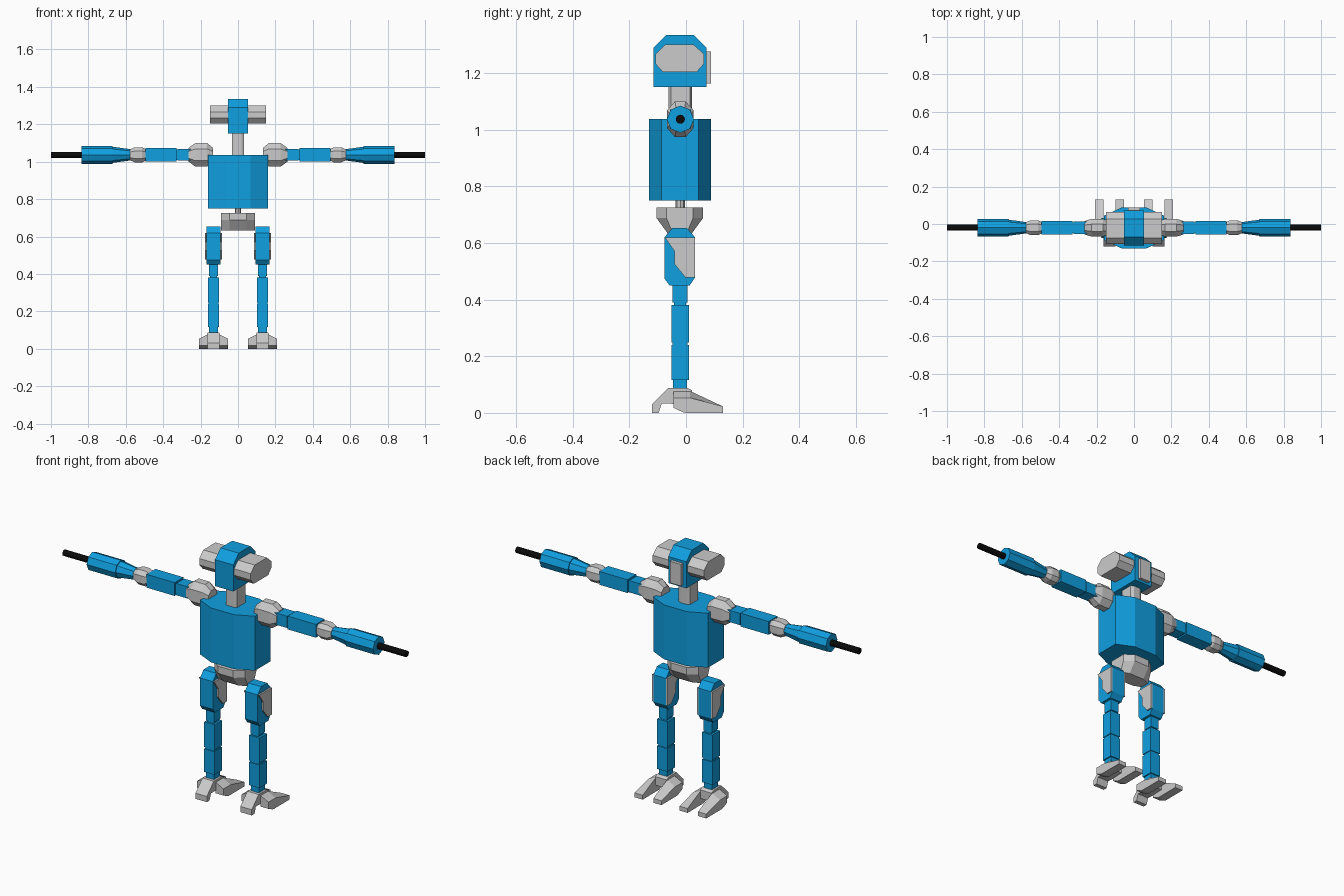
import bpy, bmesh, math

def material(name, rgb):
    m = bpy.data.materials.new(name)
    m.diffuse_color = (*rgb, 1)
    return m

BLUE = material("blue", (0.005, 0.35, 0.75))
BLACK = material("black", (0.003, 0.003, 0.003))
YC, ARM_Z, LEG_X = -0.02, 1.037, 0.131

def place(axis, t, u, v):
    # x axis: u=y, v=z;  z axis: u=x, v=y
    return (t, u, v) if axis == "x" else (u, v, t)

def finish(name, bm, mat, mirror):
    bmesh.ops.recalc_face_normals(bm, faces=bm.faces)
    me = bpy.data.meshes.new(name)
    bm.to_mesh(me)
    bm.free()
    ob = bpy.data.objects.new(name, me)
    bpy.context.collection.objects.link(ob)
    if mat:
        me.materials.append(mat)
    if mirror:
        ob.modifiers.new("Mirror", "MIRROR").use_axis[0] = True
    return ob

def loft(name, axis, section, rings, centre=(0, 0), mat=None, mirror=False):
    """Sweep a section along an axis; rings are (position, scale u, scale v)."""
    bm = bmesh.new()
    loops = [[bm.verts.new(place(axis, t, centre[0] + u * su, centre[1] + v * sv))
              for u, v in section] for t, su, sv in rings]
    for a, b in zip(loops, loops[1:]):
        for i in range(len(a)):
            j = (i + 1) % len(a)
            bm.faces.new((a[i], a[j], b[j], b[i]))
    bm.faces.new(loops[0])
    bm.faces.new(loops[-1])
    return finish(name, bm, mat, mirror)

def prism(name, axis, section, a, b, mat=None, mirror=False):
    return loft(name, axis, section, [(a, 1, 1), (b, 1, 1)], mat=mat, mirror=mirror)

def ngon(n):
    return [(math.sin(math.tau * i / n), math.cos(math.tau * i / n)) for i in range(n)]

def chamfer(u, v):
    # unit square with cut corners: flat half-widths u and v
    return [(u, 1), (1, v), (1, -v), (u, -1), (-u, -1), (-1, -v), (-1, v), (-u, 1)]

SQUARE = [(1, 1), (1, -1), (-1, -1), (-1, 1)]
OCT = ngon(8)

# Torso, neck, waist and pelvis
loft("torso", "z", chamfer(0.42, 0.6), [(0.75, 0.16, 0.109), (1.037, 0.16, 0.109)],
     (0, -0.021), BLUE)
loft("neck", "z", chamfer(0.55, 0.8), [(1.03, 0.033, 0.042), (1.16, 0.033, 0.042)], (0, YC))
loft("waist", "z", OCT, [(0.72, 0.017, 0.017), (0.755, 0.017, 0.017)], (0, YC))
loft("pelvis", "z", chamfer(0.5, 0.57),
     [(0.633, 0.09, 0.042), (0.688, 0.09, 0.082), (0.726, 0.09, 0.082)], (0, -0.022))

# Head with side pods and back panel
prism("head", "x", [(-0.115, 1.15), (-0.115, 1.29), (-0.07, 1.335), (0.027, 1.335),
                    (0.072, 1.29), (0.072, 1.15)], -0.053, 0.053, BLUE)
prism("head_pod", "x", [(-0.075, 1.3), (0.027, 1.3), (0.064, 1.267), (0.064, 1.233),
                        (0.038, 1.204), (-0.082, 1.204), (-0.108, 1.233), (-0.108, 1.267)],
      0.053, 0.15, mirror=True)
prism("head_back_panel", "x", [(0.07, 1.163), (0.07, 1.277), (0.089, 1.277), (0.089, 1.163)],
      -0.032, 0.032)

# Arms, reaching outward along x
arm = (YC, ARM_Z)
loft("shoulder", "x", chamfer(0.4, 0.5),
     [(0.133, 0.036, 0.036), (0.165, 0.047, 0.063), (0.228, 0.047, 0.063),
      (0.265, 0.036, 0.036)], arm, mirror=True)
loft("inner_arm", "x", SQUARE, [(0.25, 0.033, 0.031), (0.324, 0.033, 0.031)],
     arm, BLUE, True)
loft("arm_link", "x", SQUARE, [(0.32, 0.028, 0.027), (0.335, 0.028, 0.027)],
     arm, BLUE, True)
loft("upper_arm", "x", SQUARE, [(0.33, 0.037, 0.035), (0.494, 0.037, 0.035)],
     arm, BLUE, True)
loft("elbow", "x", chamfer(0.5, 0.5),
     [(0.49, 0.029, 0.029), (0.512, 0.04, 0.04), (0.552, 0.04, 0.04), (0.578, 0.029, 0.029)],
     arm, mirror=True)
loft("forearm", "x", OCT, [(0.575, 0.03, 0.03), (0.67, 0.043, 0.043)], arm, BLUE, True)
loft("gun_body", "x", OCT, [(0.67, 0.048, 0.048), (0.836, 0.048, 0.048)], arm, BLUE, True)
loft("gun_barrel", "x", ngon(16), [(0.83, 0.016, 0.016), (1.0, 0.016, 0.016)],
     arm, BLACK, True)

# Thighs with raised plates on both sides
prism("thigh", "x", [(-0.048, 0.653), (0.003, 0.653), (0.032, 0.62), (0.032, 0.478),
                     (0.013, 0.45), (-0.058, 0.45), (-0.076, 0.474), (-0.076, 0.62)],
      LEG_X - 0.037, LEG_X + 0.037, BLUE, True)
for side in (-1, 1):
    prism("thigh_plate", "x", [(-0.075, 0.62), (0.031, 0.62), (0.031, 0.478), (-0.002, 0.478),
                               (-0.04, 0.525), (-0.04, 0.57)],
          LEG_X + side * 0.036, LEG_X + side * 0.045, mirror=True)

# Leg segments stacked along z
for name, z0, z1, hx, hy in (
        ("knee_post", 0.39, 0.455, 0.024, 0.026),
        ("knee_core", 0.375, 0.395, 0.019, 0.021),
        ("upper_shin", 0.248, 0.381, 0.03, 0.031),
        ("shin_link", 0.235, 0.25, 0.026, 0.027),
        ("lower_shin", 0.117, 0.239, 0.03, 0.031),
        ("ankle", 0.08, 0.12, 0.023, 0.025)):
    loft(name, "z", SQUARE, [(z0, hx, hy), (z1, hx, hy)], (LEG_X, -0.021), BLUE, True)

# Feet: one hooked short toe, two long toes
prism("foot_hook", "x", [(-0.12, 0), (-0.12, 0.03), (-0.062, 0.088), (0.005, 0.088),
                         (0.022, 0.08), (0.022, 0.035), (-0.045, 0.032), (-0.085, 0.034),
                         (-0.097, 0)],
      LEG_X - 0.033, LEG_X + 0.033, mirror=True)
for side in (-1, 1):
    toe = prism("long_toe", "x", [(-0.045, 0.018), (-0.01, 0.002), (0.0, 0), (0.13, 0),
                                  (0.13, 0.023), (0.015, 0.053), (-0.045, 0.053)],
                LEG_X + side * 0.031, LEG_X + side * 0.078, mirror=True)
    # inner top edge rises to meet the ankle block
    for v in toe.data.vertices:
        if abs(v.co.x - LEG_X) < 0.05 and v.co.z > 0.05:
            v.co.z += 0.024
